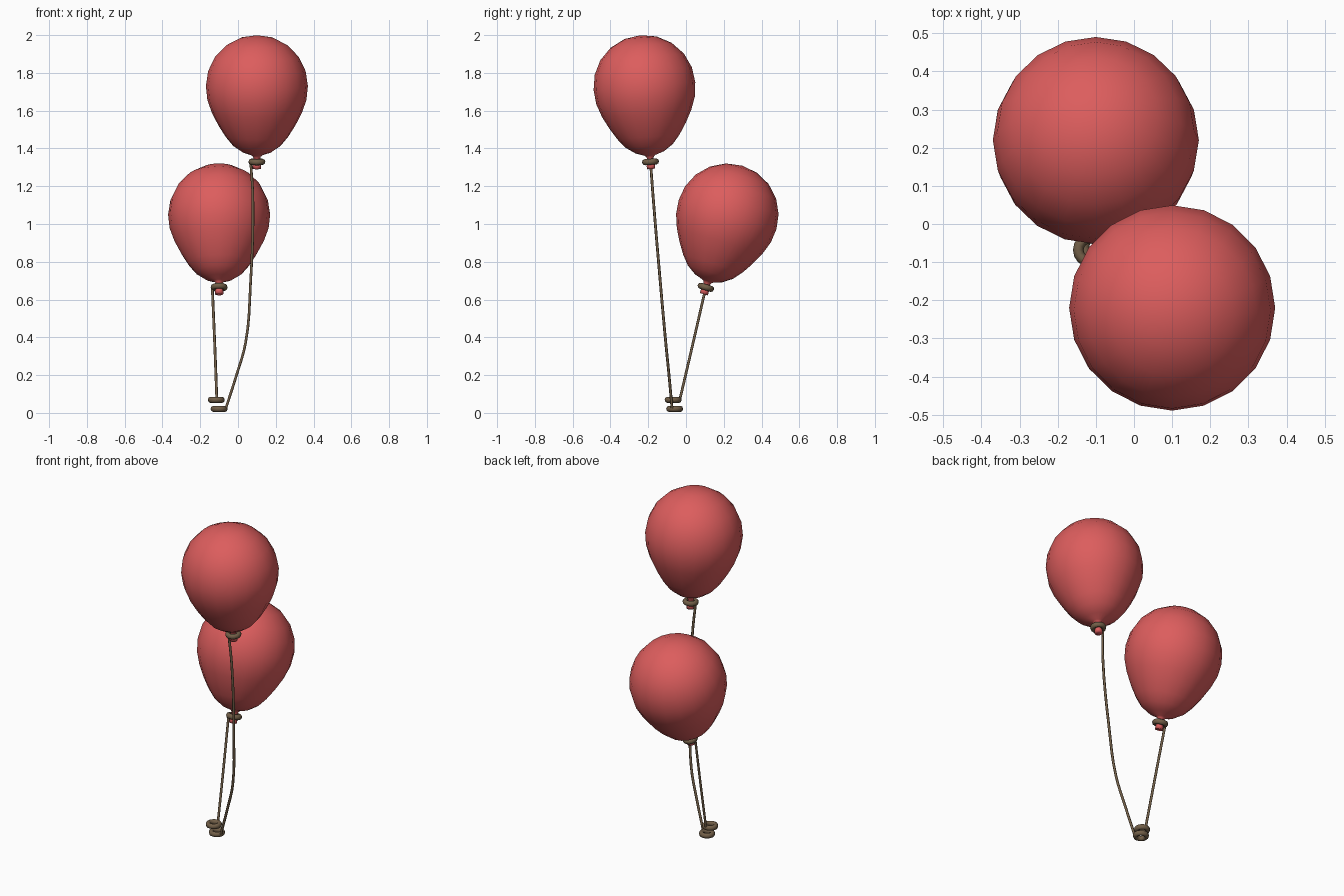
import bpy, bmesh, math
from mathutils import Vector, Matrix

if "Cube" in bpy.data.objects:
    bpy.data.objects.remove(bpy.data.objects["Cube"])


def material(name, color):
    m = bpy.data.materials.new(name)
    m.diffuse_color = color
    m.use_nodes = True
    m.node_tree.nodes["Principled BSDF"].inputs["Base Color"].default_value = m.diffuse_color
    return m


RED = material("red_rubber", (0.72, 0.11, 0.11, 1))
BROWN = material("brown_cord", (0.17, 0.115, 0.065, 1))


def lathe(name, profile, sides, mat, closed=False):
    """Spin (radius, z) points round z; a closed profile makes a ring."""
    bm = bmesh.new()
    rows = []
    for r, z in profile:
        if r == 0:
            rows.append([bm.verts.new((0, 0, z))] * sides)
        else:
            rows.append([bm.verts.new((r * math.cos(2 * math.pi * i / sides),
                                       r * math.sin(2 * math.pi * i / sides), z))
                         for i in range(sides)])
    pairs = list(zip(rows, rows[1:]))
    if closed:
        pairs.append((rows[-1], rows[0]))
    for a, b in pairs:
        for i in range(sides):
            j = (i + 1) % sides
            bm.faces.new(list(dict.fromkeys((a[i], b[i], b[j], a[j]))))
    bmesh.ops.recalc_face_normals(bm, faces=bm.faces)
    for f in bm.faces:
        f.smooth = True
    me = bpy.data.meshes.new(name)
    bm.to_mesh(me)
    bm.free()
    me.materials.append(mat)
    ob = bpy.data.objects.new(name, me)
    bpy.context.collection.objects.link(ob)
    return ob


def ring(name, matrix):
    profile = [(0.031 + 0.014 * math.cos(a * math.pi / 4),
                0.016 * math.sin(a * math.pi / 4)) for a in range(8)]
    lathe(name, profile, 16, BROWN, True).matrix_world = matrix


def string(name, points):
    cu = bpy.data.curves.new(name, 'CURVE')
    cu.dimensions = '3D'
    cu.bevel_depth = 0.0075
    cu.bevel_resolution = 1
    cu.resolution_u = 4
    cu.use_fill_caps = True
    sp = cu.splines.new('BEZIER')
    sp.bezier_points.add(len(points) - 1)
    for bp, p in zip(sp.bezier_points, points):
        bp.co = p
        bp.handle_left_type = bp.handle_right_type = 'AUTO'
    cu.materials.append(BROWN)
    bpy.context.collection.objects.link(bpy.data.objects.new(name, cu))


# Balloon skin: round crown, tapering belly, then pinched neck and lip
body = [(0, .27), (.085, .257), (.162, .217), (.222, .155), (.258, .08), (.27, 0),
        (.262, -.075), (.237, -.145), (.203, -.21), (.165, -.27), (.125, -.318),
        (.075, -.352), (.03, -.367), (.02, -.375), (.015, -.395), (.017, -.41),
        (.022, -.42), (.022, -.44), (0, -.437)]

for label, centre, tilt in (("upper", (0.10, -0.22, 1.73), 0.08),
                            ("lower", (-0.10, 0.22, 1.05), -0.29)):
    pose = Matrix.Translation(centre) @ Matrix.Rotation(tilt, 4, 'X')
    lathe(label + "_balloon", body, 20, RED).matrix_world = pose
    # Cord tied round the neck
    ring(label + "_neck_knot", pose @ Matrix.Translation((0, 0, -.402)))

# Loops at the foot of the strings
ring("upper_string_loop", Matrix.Translation((-0.10, -0.06, 0.021)))
ring("lower_string_loop", Matrix.Translation((-0.115, -0.068, 0.069)))

# Strings
string("upper_string", [(.067, -.188, 1.33), (.079, -.173, 1.13), (.066, -.135, .68),
                        (.04, -.107, .37), (-.008, -.09, .2), (-.064, -.074, .025)])
string("lower_string", [(-.136, .105, .665), (-.123, .035, .36), (-.112, -.033, .069)])
